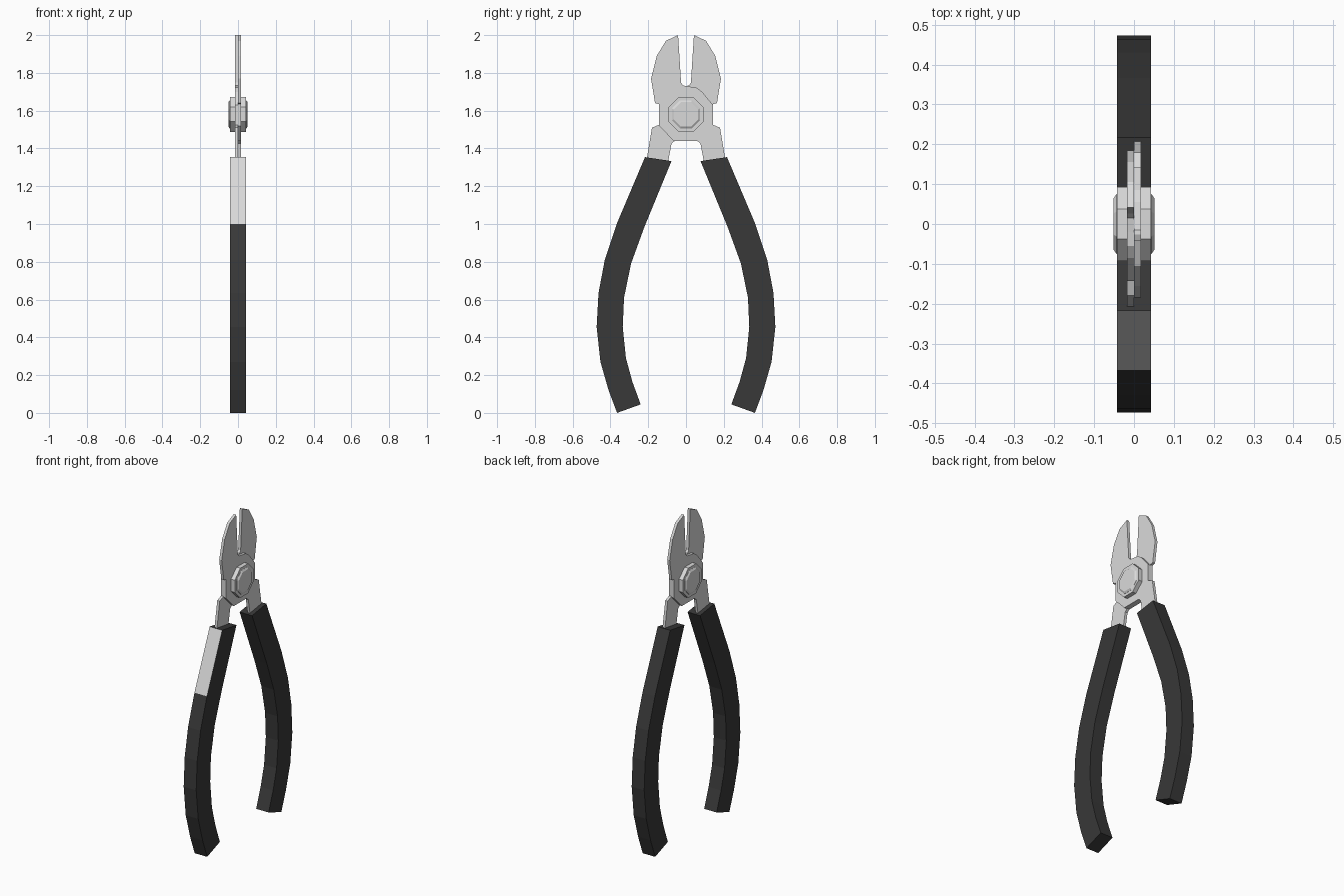
import bpy, bmesh, math
from mathutils import Vector

cube = bpy.data.objects.get("Cube")
if cube:
    bpy.data.objects.remove(cube, do_unlink=True)


def material(name, value):
    m = bpy.data.materials.new(name)
    m.use_nodes = True
    color = (value, value, value, 1)
    m.diffuse_color = color
    m.node_tree.nodes["Principled BSDF"].inputs["Base Color"].default_value = color
    return m


STEEL = material("bright_steel", 0.70)
GRIP = material("dark_rubber", 0.04)


def finish(name, bm, mats):
    bmesh.ops.recalc_face_normals(bm, faces=bm.faces[:])
    mesh = bpy.data.meshes.new(name)
    bm.to_mesh(mesh)
    bm.free()
    for m in mats:
        mesh.materials.append(m)
    obj = bpy.data.objects.new(name, mesh)
    bpy.context.collection.objects.link(obj)
    return obj


def bridge(bm, a, b):
    """Join two closed rings with quads."""
    n = len(a)
    return [bm.faces.new((a[i], a[(i + 1) % n], b[(i + 1) % n], b[i])) for i in range(n)]


def plate(name, profile, x0, x1, turn):
    """Extrude a (y, z) outline along x; turn = -1 spins it half round z."""
    bm = bmesh.new()
    rings = [[bm.verts.new((turn * x, turn * y, z)) for y, z in profile] for x in (x0, x1)]
    for ring in rings:
        bm.faces.new(ring)
    bridge(bm, *rings)
    return finish(name, bm, [STEEL])


def grip(name, side, labelled):
    """Curved rectangular sleeve, swept through outer and inner edge points."""
    bm = bmesh.new()
    rings = []
    for (yo, zo), (yi, zi) in zip(GRIP_OUTER, GRIP_INNER):
        rings.append([bm.verts.new(p) for p in (
            (-0.043, side * yo, zo), (0.043, side * yo, zo),
            (0.043, side * yi, zi), (-0.043, side * yi, zi))])
    for k in range(len(rings) - 1):
        faces = bridge(bm, rings[k], rings[k + 1])
        if labelled and k == 0:
            faces[0].material_index = 1  # pale panel on the upper outer face
    bm.faces.new(rings[0])
    bm.faces.new(rings[-1])
    return finish(name, bm, [GRIP, STEEL])


def octagon_stack(name, steps):
    """Eight-sided solid along x from (x, radius) steps, centred on the pivot."""
    bm = bmesh.new()
    rings = []
    for x, r in steps:
        angles = [math.radians(22.5 + 45 * i) for i in range(8)]
        rings.append([bm.verts.new((x, r * math.cos(a), 1.58 + r * math.sin(a))) for a in angles])
    for a, b in zip(rings, rings[1:]):
        bridge(bm, a, b)
    bm.faces.new(rings[0])
    bm.faces.new(rings[-1])
    return finish(name, bm, [STEEL])


# Jaw, pivot body and tang as one crossing plate
LEVER = [(-0.042, 2.0), (-0.106, 1.97), (-0.155, 1.89), (-0.185, 1.77),
         (-0.164, 1.64), (-0.143, 1.635), (-0.143, 1.52), (-0.065, 1.44),
         (0.06, 1.44), (0.077, 1.425), (0.1, 1.3), (0.2, 1.3),
         (0.207, 1.35), (0.18, 1.51), (0.143, 1.525), (0.143, 1.63),
         (0.085, 1.7), (0.055, 1.722), (0.02, 1.727), (-0.015, 1.733), (-0.026, 1.748)]
plate("left_lever", LEVER, 0, 0.017, 1)
plate("right_lever", LEVER, 0, 0.017, -1)

# Grips
GRIP_OUTER = [(0.217, 1.354), (0.367, 1.0), (0.43, 0.81), (0.463, 0.635),
              (0.473, 0.455), (0.453, 0.27), (0.41, 0.12), (0.365, 0.0)]
GRIP_INNER = [(0.077, 1.333), (0.222, 0.98), (0.291, 0.79), (0.328, 0.61),
              (0.335, 0.455), (0.318, 0.29), (0.284, 0.165), (0.24, 0.045)]
grip("front_grip", -1, True)
grip("back_grip", 1, False)

# Pivot washer and chamfered rivet
octagon_stack("pivot_washer", [(-0.043, 0.1), (0.043, 0.1)])
octagon_stack("pivot_rivet", [(-0.051, 0.07), (-0.044, 0.081), (0.044, 0.081), (0.051, 0.07)])
